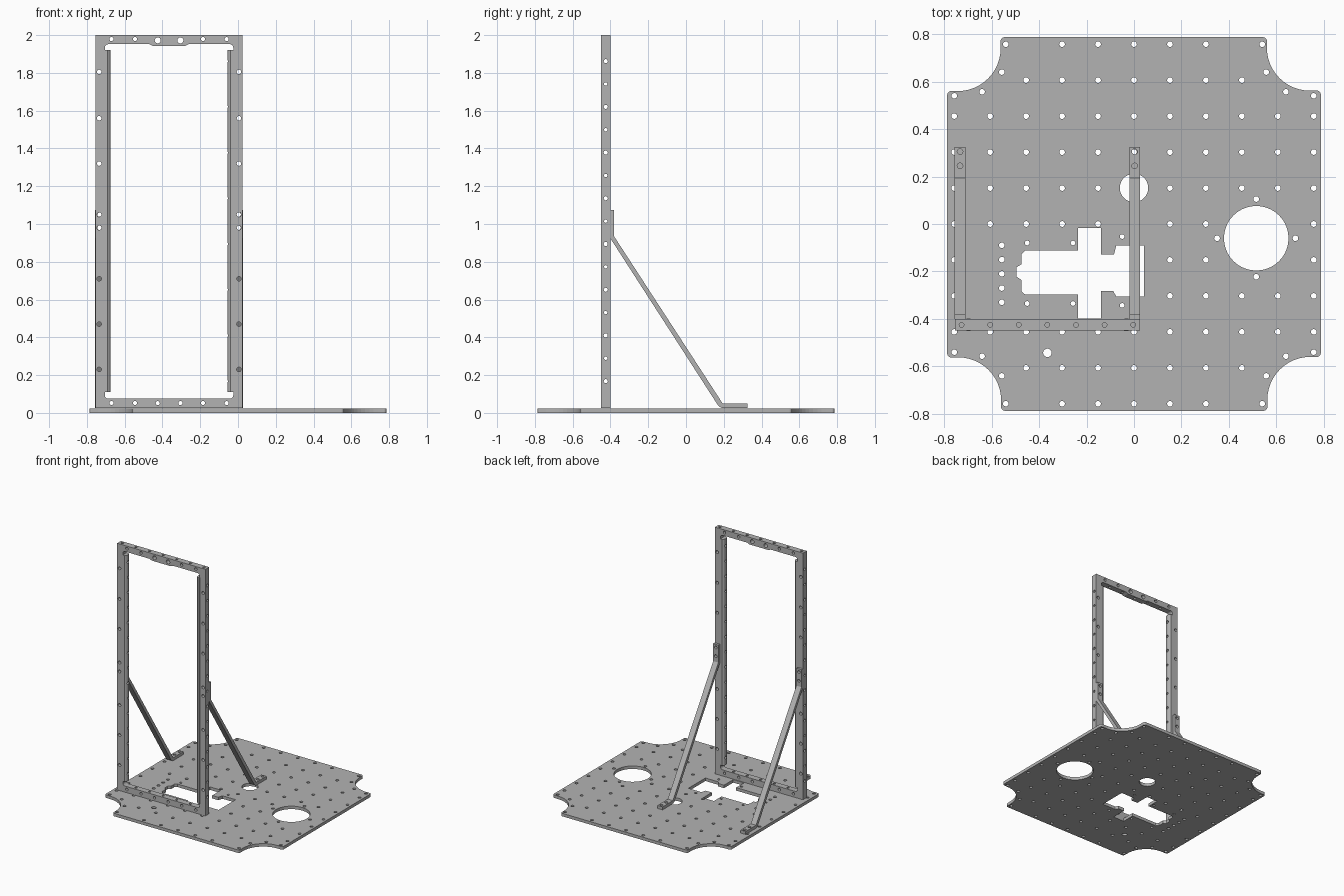
import bpy, bmesh, math
from mathutils import Matrix, Vector

if "Cube" in bpy.data.objects:
    bpy.data.objects.remove(bpy.data.objects["Cube"])

grey = bpy.data.materials.new("plain_grey")
grey.use_nodes = True
grey.diffuse_color = (0.45, 0.45, 0.45, 1)
grey.node_tree.nodes["Principled BSDF"].inputs["Base Color"].default_value = (0.45, 0.45, 0.45, 1)


def circle(x, y, r, n=14):
    return [(x + r * math.cos(2 * math.pi * i / n), y + r * math.sin(2 * math.pi * i / n)) for i in range(n)]


def arc(cx, cy, r, a0, a1, n=8):
    return [(cx + r * math.cos(math.radians(a0 + (a1 - a0) * i / n)),
             cy + r * math.sin(math.radians(a0 + (a1 - a0) * i / n))) for i in range(n + 1)]


def evaluated_mesh(ob):
    dg = bpy.context.evaluated_depsgraph_get()
    return bpy.data.meshes.new_from_object(ob.evaluated_get(dg))


def link(name, mesh):
    ob = bpy.data.objects.new(name, mesh)
    bpy.context.collection.objects.link(ob)
    mesh.materials.clear()
    mesh.materials.append(grey)
    return ob


def plate(name, loops, depth, matrix):
    """Extrude an outline with holes about its own plane."""
    cu = bpy.data.curves.new(name, 'CURVE')
    cu.dimensions = '2D'
    cu.fill_mode = 'BOTH'
    cu.extrude = depth / 2
    for loop in loops:
        s = cu.splines.new('POLY')
        s.points.add(len(loop) - 1)
        for p, (x, y) in zip(s.points, loop):
            p.co = (x, y, 0, 1)
        s.use_cyclic_u = True
    tmp = bpy.data.objects.new("outline", cu)
    bpy.context.collection.objects.link(tmp)
    mesh = evaluated_mesh(tmp)
    bpy.data.objects.remove(tmp)
    bm = bmesh.new()
    bm.from_mesh(mesh)
    bmesh.ops.remove_doubles(bm, verts=bm.verts, dist=1e-5)
    bmesh.ops.transform(bm, matrix=matrix, verts=bm.verts)
    bmesh.ops.recalc_face_normals(bm, faces=bm.faces)
    for f in bm.faces:
        f.smooth = False
    bm.to_mesh(mesh)
    bm.free()
    return link(name, mesh)


def drill(ob, rods):
    """Cut round holes; each rod is (centre, axis, radius, length)."""
    bm = bmesh.new()
    for c, axis, r, length in rods:
        q = Vector((0, 0, 1)).rotation_difference(Vector(axis)).to_matrix().to_4x4()
        bmesh.ops.create_cone(bm, cap_ends=True, segments=12, radius1=r, radius2=r, depth=length,
                              matrix=Matrix.Translation(c) @ q)
    mesh = bpy.data.meshes.new("drill")
    bm.to_mesh(mesh)
    bm.free()
    cutter = link("drill", mesh)
    cutter.hide_render = True
    mod = ob.modifiers.new("holes", 'BOOLEAN')
    mod.object = cutter
    mod.operation = 'DIFFERENCE'
    mod.solver = 'EXACT'
    mod.use_self = True
    ob.data = evaluated_mesh(ob)
    ob.modifiers.clear()
    bpy.data.objects.remove(cutter)


XZ = Matrix.Rotation(math.pi / 2, 4, 'X')                        # drawing (x, z) -> front plane
YZ = Matrix(((0, 0, 1, 0), (1, 0, 0, 0), (0, 1, 0, 0), (0, 0, 0, 1)))  # drawing (y, z) -> side plane

# Base plate outline: scooped corners, one quarter turned four times
quarter = (arc(0.772, 0.547, 0.015, 0, 90, 3) + arc(0.74, 0.742, 0.18, 270, 180, 12)
           + arc(0.545, 0.772, 0.015, 0, 90, 3))
outline = []
for k in range(4):
    c, s = (1, 0, -1, 0)[k], (0, 1, 0, -1)[k]
    outline += [(c * x - s * y, s * x + c * y) for x, y in quarter]

cutout = [(-.475, -.128), (-.458, -.112), (-.235, -.112), (-.235, -.017), (-.139, -.017), (-.139, -.128),
          (-.084, -.128), (-.075, -.09), (.042, -.09), (.042, -.305), (-.075, -.305), (-.088, -.282),
          (-.139, -.282), (-.139, -.398), (-.235, -.398), (-.235, -.298), (-.458, -.298), (-.475, -.282),
          (-.475, -.235), (-.495, -.222), (-.495, -.182), (-.475, -.17)]

# Regular hole grid, skipping the openings
P, R = 0.1515, 0.012
spots = []
for i in range(-5, 6):
    for j in range(-5, 6):
        x, y = i * P, j * P
        if (abs(j) == 5 and abs(i) > 2) or (abs(i) == 5 and abs(j) > 3) or (abs(i) == 4 and abs(j) > 3):
            continue
        if math.hypot(x - .515, y + .06) < .16 or (i, j) == (0, 1):
            continue
        if -4 <= i <= 0 and j in (-1, -2):
            continue
        spots.append((x, y))
for sx in (-1, 1):
    for sy in (-1, 1):
        spots += [(sx * a, sy * b) for a, b in ((.54, .757), (.757, .54), (.757, 3 * P), (.557, .64), (.64, .557))
                  if (a, b) != (.757, 3 * P)]
spots += [(-.557, -.09 - .06 * k) for k in range(5)]
spots += [(.35, -.06), (.68, -.06), (.515, .105), (.515, -.222)]
small = [(x, y) for x in (-.45, -.257) for y in (-.08, -.335)] + [(-.05, -.053), (-.05, -.343)]
loops = [outline, cutout, circle(.515, -.06, .136, 40), circle(0, .152, .06, 28), circle(-.365, -.543, .018)]
loops += [circle(x, y, R) for x, y in spots] + [circle(x, y, .01) for x, y in small]
plate("base_plate", loops, 0.024, Matrix.Translation((0, 0, 0.012)))

# Upright frame
CX = -0.365
FY = -0.425
outer = [(CX - .39, .026), (CX + .39, .026), (CX + .39, 2), (CX - .39, 2)]
inner = (arc(CX + .322, .093, .018, -90, 0, 5) + arc(CX + .322, 1.934, .018, 0, 90, 5)
         + [(CX + .105, 1.952), (CX + .085, 1.943), (CX - .085, 1.943), (CX - .105, 1.952)]
         + arc(CX - .322, 1.934, .018, 90, 180, 5) + arc(CX - .322, .093, .018, 180, 270, 5))
holes = []
bar_x = [CX + s * d for s in (-1, 1) for d in (.06, .18, .305)]
for x in bar_x:
    big = abs(x - CX) < .1
    holes += [circle(x, .052, .011), circle(x, 1.972 if big else 1.979, .016 if big else .011)]
for s in (-1, 1):
    holes += [circle(CX + s * .37, z, .012) for z in (.23, .47, .71, .98, 1.05, 1.32, 1.56, 1.805)]
frame = plate("upright_frame", [outer, inner] + holes, 0.048, Matrix.Translation((0, FY, 0)) @ XZ)

side_z = [.168 + .121 * k for k in range(15)]
rods = [((CX + s * .37, FY, z), (1, 0, 0), .011 if k % 2 == 0 else .009, .2)
        for s in (-1, 1) for k, z in enumerate(side_z)]
rods += [((CX + .1205 * k, FY, z), (0, 0, 1), .010, .12) for k in range(-3, 4) for z in (.05, 1.975)]
drill(frame, rods)

# Inner rails along both posts, rounded towards the opening
for s, name in ((-1, "right_inner_rail"), (1, "left_inner_rail")):
    section = [(CX + s * .341, FY - .026), (CX + s * .325, FY - .026), (CX + s * .314, FY - .018),
               (CX + s * .310, FY - .008), (CX + s * .310, FY + .008), (CX + s * .314, FY + .018),
               (CX + s * .325, FY + .026), (CX + s * .341, FY + .026)]
    rail = plate(name, [section], 1.81, Matrix.Translation((0, 0, 1.015)))
    drill(rail, [((CX + s * .325, FY, z), (1, 0, 0), .011 if k % 2 == 0 else .009, .1)
                 for k, z in enumerate(side_z)])

# Diagonal braces with bolted end tabs
profile = [(-.401, 1.075), (-.381, 1.075), (-.381, .935), (.194, .05), (.325, .05), (.325, .026),
           (.19, .026), (.172, .036), (-.401, .925)]
for s, name in ((-1, "right_brace"), (1, "left_brace")):
    x = CX + s * .368
    brace = plate(name, [profile], 0.046, Matrix.Translation((x, 0, 0)) @ YZ)
    drill(brace, [((x, y, .04), (0, 0, 1), .012, .1) for y in (.245, .305)]
          + [((x, -.39, z), (0, 1, 0), .012, .1) for z in (.98, 1.05)])
